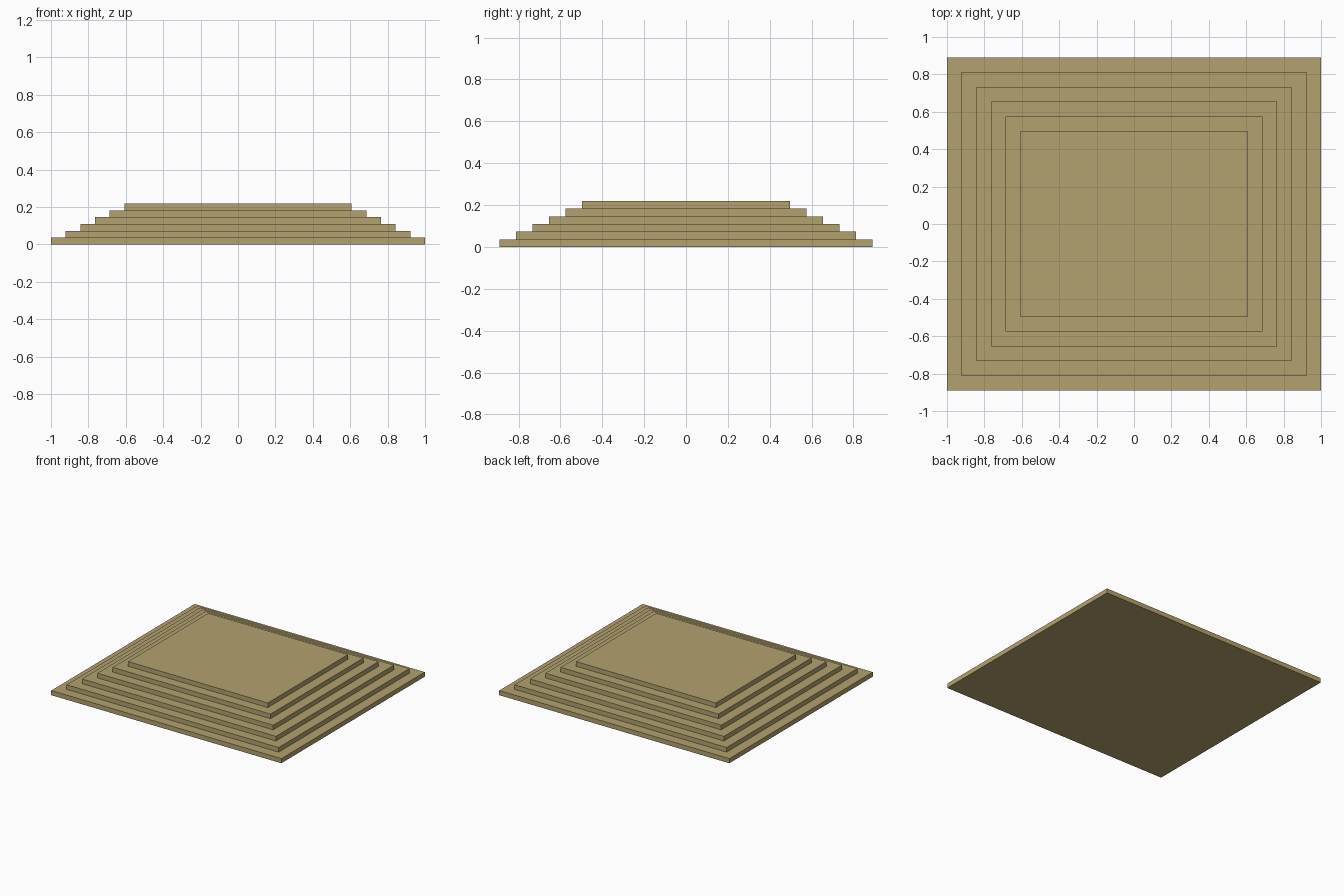
import bpy

cube = bpy.data.objects.get("Cube")
if cube:
    bpy.data.objects.remove(cube, do_unlink=True)

# Single sandstone colour
stone = bpy.data.materials.new("sandstone")
stone.use_nodes = True
colour = (0.45, 0.36, 0.156, 1)
stone.diffuse_color = colour
stone.node_tree.nodes["Principled BSDF"].inputs["Base Color"].default_value = colour

STEPS = 6
RISE = 0.0365
TREAD = 0.0785
HALF_X, HALF_Y = 1.0, 0.89


def slab(name, half_x, half_y, bottom):
    """Flat rectangular slab resting at the given height."""
    bpy.ops.mesh.primitive_cube_add(size=2, location=(0, 0, bottom + RISE / 2))
    obj = bpy.context.object
    obj.name = name
    obj.scale = (half_x, half_y, RISE / 2)
    bpy.ops.object.transform_apply(location=False, rotation=False, scale=True)
    obj.data.materials.append(stone)


# Stepped platform: each slab is set in by one tread on every side
for i in range(STEPS):
    name = "top_platform" if i == STEPS - 1 else f"step_{i + 1}"
    slab(name, HALF_X - i * TREAD, HALF_Y - i * TREAD, i * RISE)
